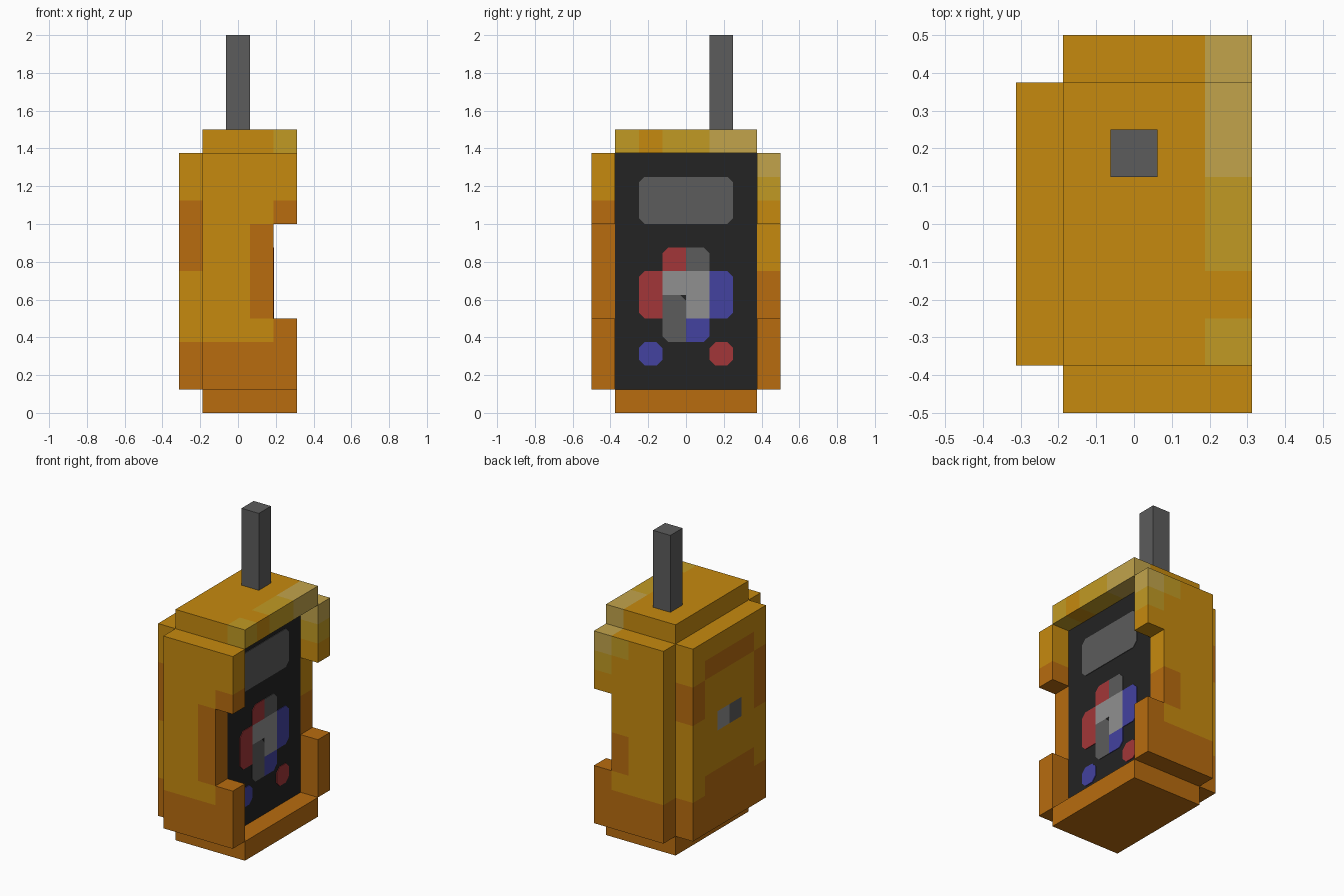
import bpy, bmesh
from itertools import product
from mathutils import Vector

if "Cube" in bpy.data.objects:
    bpy.data.objects.remove(bpy.data.objects["Cube"], do_unlink=True)

U = 0.125  # one block


def linear(c):
    c /= 255
    return c / 12.92 if c <= 0.04045 else ((c + 0.055) / 1.055) ** 2.4


def material(name, rgb):
    m = bpy.data.materials.new(name)
    m.use_nodes = True
    col = (*[linear(c) for c in rgb], 1)
    m.diffuse_color = col
    bsdf = m.node_tree.nodes["Principled BSDF"]
    bsdf.inputs["Base Color"].default_value = col
    bsdf.inputs["Roughness"].default_value = 0.8
    return m


MATS = {n: material(n, c) for n, c in {
    "amber": (198, 138, 15), "burnt_orange": (184, 108, 15),
    "olive_yellow": (193, 154, 36), "tan": (194, 164, 75),
    "black": (35, 35, 35), "grey": (92, 92, 92), "light_grey": (144, 144, 144),
    "red": (162, 54, 56), "blue": (67, 66, 160)}.items()}


def point(x, y, z):
    return Vector(((x - 2.5) * U, y * U, z * U))


def inside(cell, box):
    return all(box[i] <= cell[i] < box[i + 3] for i in range(3))


def finish(name, bm, mats):
    bmesh.ops.recalc_face_normals(bm, faces=bm.faces)
    me = bpy.data.meshes.new(name)
    bm.to_mesh(me)
    bm.free()
    for m in mats:
        me.materials.append(MATS[m])
    ob = bpy.data.objects.new(name, me)
    bpy.context.collection.objects.link(ob)
    return ob


def blocks(name, box, base, paint=(), cut=None):
    """Block solid (x0, y0, z0, x1, y1, z1), minus a cut box.
    paint: (box, colour[, only this face direction])."""
    cells = set(product(*[range(box[i], box[i + 3]) for i in range(3)]))
    if cut:
        cells = {c for c in cells if not inside(c, cut)}
    mats = [base] + sorted({p[1] for p in paint})
    bm = bmesh.new()
    for c in cells:
        for axis, side in product(range(3), (0, 1)):
            n = [0, 0, 0]
            n[axis] = 2 * side - 1
            if tuple(a + b for a, b in zip(c, n)) in cells:
                continue
            quad = []
            for s, t in ((0, 0), (1, 0), (1, 1), (0, 1)):
                p = list(c)
                p[axis] += side
                p[(axis + 1) % 3] += s
                p[(axis + 2) % 3] += t
                quad.append(bm.verts.new(point(*p)))
            f = bm.faces.new(quad if side else quad[::-1])
            for p in paint:
                if inside(c, p[0]) and (len(p) < 3 or p[2] == tuple(n)):
                    f.material_index = mats.index(p[1])
    bmesh.ops.remove_doubles(bm, verts=bm.verts, dist=1e-4)
    # Merge flat areas of one colour
    bmesh.ops.dissolve_limit(bm, angle_limit=0.01, verts=bm.verts, edges=bm.edges,
                             delimit={'MATERIAL'})
    return finish(name, bm, mats)


def plate(name, y0, z0, y1, z1, colour, clipped=""):
    """Thin plate on the front panel; clipped lists cut corners (0-3, anticlockwise)."""
    r = 0.25
    corners = [(y0, z0), (y1, z0), (y1, z1), (y0, z1)]
    outline = []
    for i, (y, z) in enumerate(corners):
        if str(i) in clipped:
            for j in (i - 1, (i + 1) % 4):
                dy, dz = corners[j][0] - y, corners[j][1] - z
                d = abs(dy) + abs(dz)
                outline.append((y + dy / d * r, z + dz / d * r))
        else:
            outline.append((y, z))
    bm = bmesh.new()
    f = bm.faces.new([bm.verts.new(point(4, y, z)) for y, z in outline])
    ext = bmesh.ops.extrude_face_region(bm, geom=[f])["geom"]
    for v in ext:
        if isinstance(v, bmesh.types.BMVert):
            v.co.x += 0.004
    return finish(name, bm, [colour])


# Inner body, its +x side is the control panel
blocks("control_panel_body", (1, -3, 1, 4, 3, 11), "black")

# Side walls with a finger notch
lower = [((0, -4, 1, 5, 4, 3), "burnt_orange"), ((4, -4, 3, 5, 4, 4), "burnt_orange")]
blocks("right_hand_side_wall", (1, -4, 1, 5, -3, 11), "amber", lower + [
    ((3, -4, 4, 4, -3, 8), "burnt_orange"),
    ((4, -4, 8, 5, -3, 9), "burnt_orange"),
    # narrow +x strip beside the panel
], cut=(4, -4, 4, 5, -3, 8))
blocks("left_hand_side_wall", (1, 3, 1, 5, 4, 11), "amber", lower + [
    ((3, 3, 4, 4, 4, 6), "burnt_orange"),
    ((4, 3, 9, 5, 4, 10), "olive_yellow"),
    ((4, 3, 10, 5, 4, 11), "tan"),
    ((3, 3, 10, 4, 4, 11), "olive_yellow", (0, 1, 0)),
], cut=(4, 3, 4, 5, 4, 8))

# End caps
blocks("top_cap", (1, -3, 11, 5, 3, 12), "amber", [
    ((4, -3, 11, 5, -2, 12), "olive_yellow"),
    ((4, -1, 11, 5, 1, 12), "olive_yellow"),
    ((4, 1, 11, 5, 3, 12), "tan")])
blocks("bottom_cap", (1, -3, 0, 5, 3, 1), "burnt_orange")

# Rear cover with worn bands and a two-tone latch
blocks("rear_cover", (0, -3, 1, 1, 3, 11), "amber", [
    ((0, -3, 1, 1, 3, 3), "burnt_orange"),
    ((0, -2, 3, 1, 2, 4), "burnt_orange"),
    ((0, -2, 9, 1, 2, 10), "burnt_orange"),
    ((0, -3, 6, 1, -2, 9), "burnt_orange"),
    ((0, 2, 7, 1, 3, 9), "burnt_orange"),
    ((0, 0, 6, 1, 1, 7), "light_grey", (-1, 0, 0)),
    ((0, -1, 6, 1, 0, 7), "grey", (-1, 0, 0))])

# Antenna
blocks("antenna", (2, 1, 12, 3, 2, 16), "grey")

# Display and buttons
plate("display", -2, 8, 2, 10, "grey", "0123")
plate("red_button_top", -1, 6, 0, 7, "red", "3")
plate("grey_button_top", 0, 6, 1, 7, "grey", "2")
plate("red_button_side", -2, 4, -1, 6, "red", "03")
plate("centre_pad_upper", -1, 5, 1, 6, "light_grey")
plate("centre_pad_lower", 0, 4, 1, 5, "light_grey")
plate("grey_button_lower", -1, 3, 0, 5, "grey", "02")
plate("blue_button_side", 1, 4, 2, 6, "blue", "12")
plate("blue_button_lower", 0, 3, 1, 4, "blue", "1")
plate("blue_button_corner", -2, 2, -1, 3, "blue", "0123")
plate("red_button_corner", 1, 2, 2, 3, "red", "0123")
